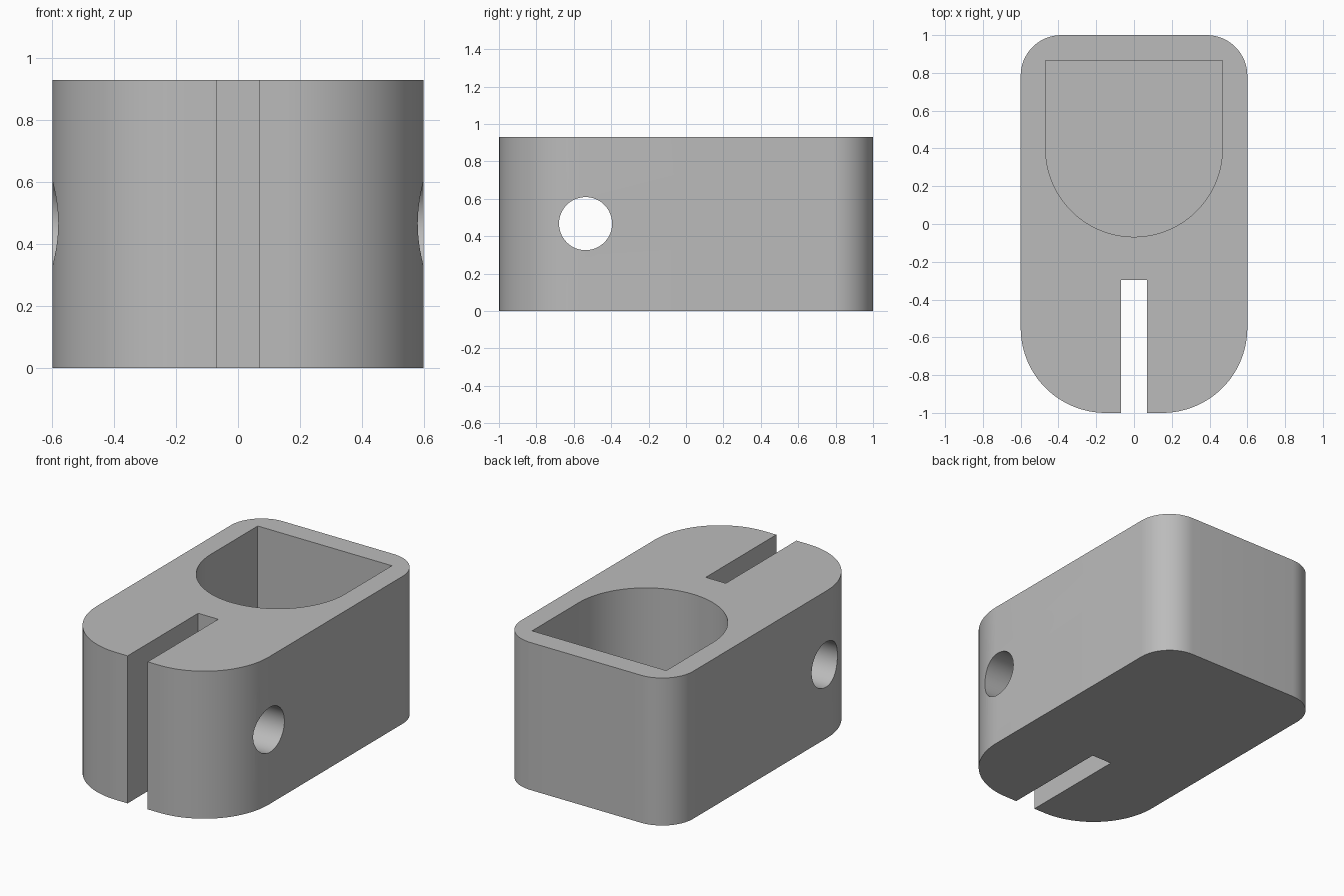
import bpy, bmesh, math

if "Cube" in bpy.data.objects:
    bpy.data.objects.remove(bpy.data.objects["Cube"])

H = 0.93          # block height
FLOOR = 0.13      # pocket floor thickness


def arc(cx, cy, r, a0, a1, n):
    """Points along an arc, angles in degrees."""
    return [(cx + r * math.cos(math.radians(a0 + (a1 - a0) * i / n)),
             cy + r * math.sin(math.radians(a0 + (a1 - a0) * i / n)))
            for i in range(n + 1)]


def prism(name, outline, z0, z1):
    """Extrude a counter-clockwise outline from z0 to z1."""
    bm = bmesh.new()
    face = bm.faces.new([bm.verts.new((x, y, z0)) for x, y in outline])
    top = bmesh.ops.extrude_face_region(bm, geom=[face])["geom"]
    bmesh.ops.translate(bm, vec=(0, 0, z1 - z0),
                        verts=[v for v in top if isinstance(v, bmesh.types.BMVert)])
    bmesh.ops.recalc_face_normals(bm, faces=bm.faces)
    mesh = bpy.data.meshes.new(name)
    bm.to_mesh(mesh)
    bm.free()
    obj = bpy.data.objects.new(name, mesh)
    bpy.context.collection.objects.link(obj)
    return obj


# Main block: large front radii, small back radii
rf, rb = 0.45, 0.215
outline = (arc(0.6 - rf, -1 + rf, rf, -90, 0, 24) + arc(0.6 - rb, 1 - rb, rb, 0, 90, 16)
           + arc(-0.6 + rb, 1 - rb, rb, 90, 180, 16) + arc(-0.6 + rf, -1 + rf, rf, 180, 270, 24))
block = prism("clamp_block", outline, 0, H)

# Blind pocket: square back, half-round front
pr = 0.468
pocket = prism("pocket_cutter",
               [(pr, 0.865), (-pr, 0.865)] + arc(0, 0.4, pr, 180, 360, 48), FLOOR, H + 0.2)

# Slot through the full height
slot = prism("slot_cutter", [(-0.07, -1.2), (0.07, -1.2), (0.07, -0.297), (-0.07, -0.297)],
             -0.2, H + 0.2)

# Cross hole through both jaws
hole = prism("hole_cutter", arc(0, 0, 0.142, 0, 352.5, 47), -0.8, 0.8)
hole.rotation_euler = (0, math.pi / 2, 0)
hole.location = (0, -0.537, 0.467)

# Cut the block
bpy.context.view_layer.objects.active = block
block.select_set(True)
for cutter in (pocket, slot, hole):
    mod = block.modifiers.new(cutter.name, "BOOLEAN")
    mod.operation = "DIFFERENCE"
    mod.solver = "EXACT"
    mod.object = cutter
    bpy.ops.object.modifier_apply(modifier=mod.name)
    bpy.data.objects.remove(cutter)

# Smooth curves, crisp edges, one grey
bpy.ops.object.shade_smooth_by_angle(angle=math.radians(30))
grey = bpy.data.materials.new("mid_grey")
grey.diffuse_color = (0.5, 0.5, 0.5, 1)
grey.use_nodes = True
grey.node_tree.nodes["Principled BSDF"].inputs["Base Color"].default_value = grey.diffuse_color
block.data.materials.clear()
block.data.materials.append(grey)
for p in block.data.polygons:
    p.material_index = 0
